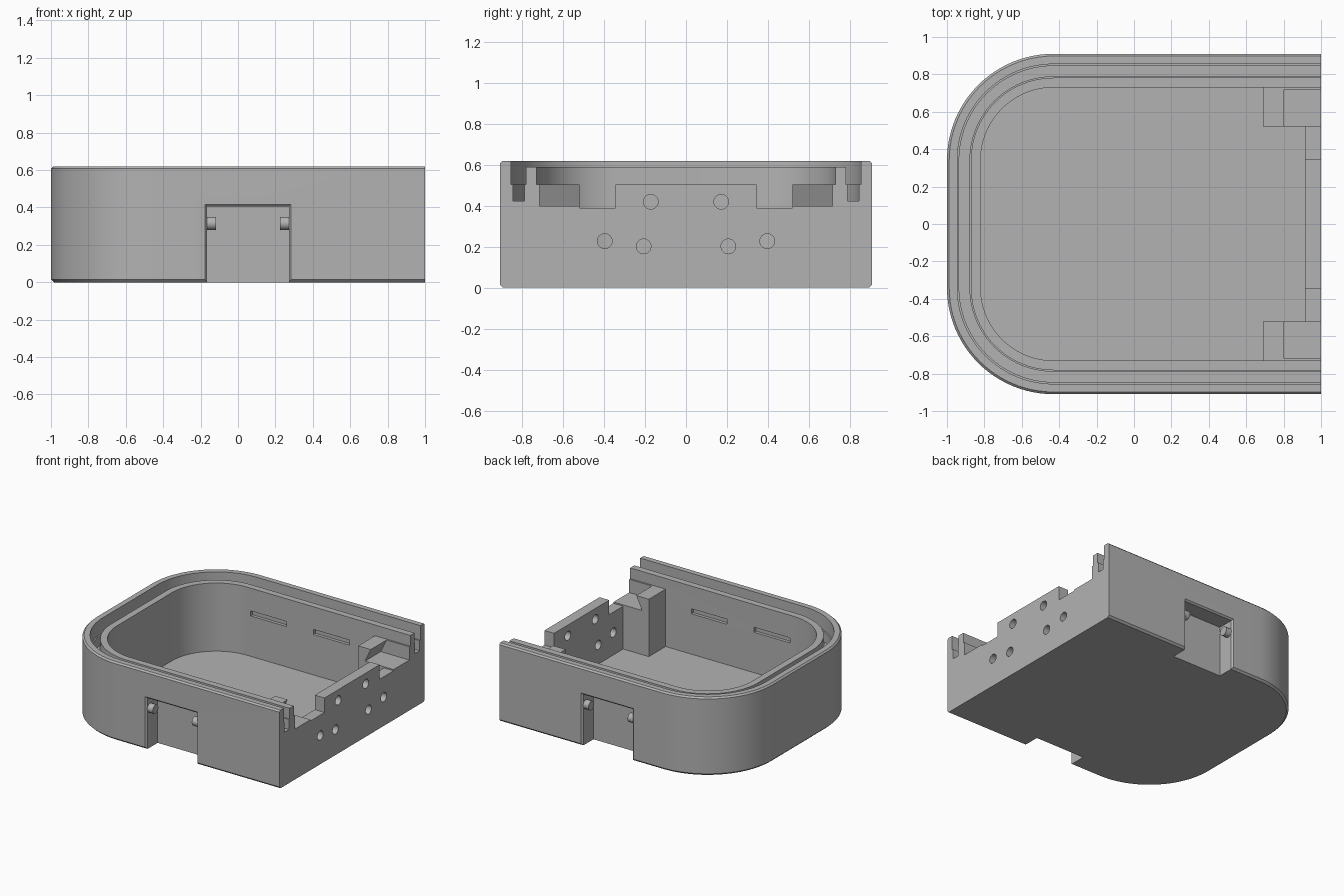
import bpy, bmesh, math
from mathutils import Vector, Matrix

old = bpy.data.objects.get("Cube")
if old:
    bpy.data.objects.remove(old, do_unlink=True)

grey = bpy.data.materials.new("light grey plastic")
grey.use_nodes = True
grey.diffuse_color = (0.45, 0.45, 0.45, 1)
grey.node_tree.nodes["Principled BSDF"].inputs["Base Color"].default_value = grey.diffuse_color

HALF = 0.91      # half width of the tray
RADIUS = 0.57    # outer corner radius
RIM = 0.18       # full thickness of the double wall
FLOOR = 0.05


def finish(name, bm):
    bmesh.ops.recalc_face_normals(bm, faces=bm.faces)
    mesh = bpy.data.meshes.new(name)
    bm.to_mesh(mesh)
    bm.free()
    mesh.materials.append(grey)
    obj = bpy.data.objects.new(name, mesh)
    bpy.context.collection.objects.link(obj)
    return obj


def outline(inset, steps=24):
    """U-shaped plan: open end at +x, two rounded corners at -x."""
    r = RADIUS - inset
    pts = [(1, HALF - inset)]
    for side, start in ((1, 90), (-1, 180)):
        for i in range(steps + 1):
            a = math.radians(start + 90 * i / steps)
            pts.append((RADIUS - 1 + r * math.cos(a),
                        side * (HALF - RADIUS) + r * math.sin(a)))
    return pts + [(1, inset - HALF)]


def extrude(name, points, offset):
    bm = bmesh.new()
    face = bm.faces.new([bm.verts.new(p) for p in points])
    res = bmesh.ops.extrude_face_region(bm, geom=[face])
    moved = [g for g in res["geom"] if isinstance(g, bmesh.types.BMVert)]
    bmesh.ops.translate(bm, verts=moved, vec=Vector(offset))
    return finish(name, bm)


def box(name, lo, hi):
    pts = [(lo[0], lo[1], lo[2]), (hi[0], lo[1], lo[2]),
           (hi[0], hi[1], lo[2]), (lo[0], hi[1], lo[2])]
    return extrude(name, pts, (0, 0, hi[2] - lo[2]))


def rod(name, centre, radius, length):
    """Cylinder lying along x."""
    bm = bmesh.new()
    bmesh.ops.create_cone(bm, cap_ends=True, segments=32, radius1=radius, radius2=radius,
                          depth=length, matrix=Matrix.Translation(centre) @ Matrix.Rotation(math.pi / 2, 4, 'Y'))
    return finish(name, bm)


def cut(obj, cutters):
    for c in cutters:
        c.hide_render = True
        m = obj.modifiers.new("cut", 'BOOLEAN')
        m.operation, m.solver, m.object = 'DIFFERENCE', 'EXACT', c
    deps = bpy.context.evaluated_depsgraph_get()
    obj.data = bpy.data.meshes.new_from_object(obj.evaluated_get(deps))
    obj.modifiers.clear()
    for c in cutters:
        bpy.data.objects.remove(c, do_unlink=True)


def smooth(obj):
    bpy.ops.object.select_all(action='DESELECT')
    obj.select_set(True)
    bpy.context.view_layer.objects.active = obj
    bpy.ops.object.shade_smooth_by_angle(angle=math.radians(25))


# Double wall: stepped section (inset, height) swept round the plan
section = [(0.015, 0), (0, 0.015), (0, 0.608), (0.012, 0.62), (0.055, 0.62), (0.055, 0.505),
           (0.065, 0.505), (0.065, 0.425), (0.12, 0.425), (0.12, 0.505), (0.128, 0.505),
           (0.128, 0.59), (RIM, 0.59), (RIM, 0)]
bm = bmesh.new()
rails = [[bm.verts.new((x, y, z)) for x, y in outline(d)] for d, z in section]
for a, b in zip(rails, rails[1:] + rails[:1]):
    for i in range(len(a) - 1):
        bm.faces.new((a[i], a[i + 1], b[i + 1], b[i]))
for end in (0, -1):
    bm.faces.new([r[end] for r in rails])
wall = finish("double_wall", bm)

# Latch recesses with flared mouths, and shallow slots inside
cutters = []
for s in (-1, 1):
    back, lip = HALF - 0.14, 0.012
    cutters.append(box("recess_cutter", (-0.165, min(s * back, s), -0.1), (0.272, max(s * back, s), 0.405)))
    flare = [(-0.165 - 2 * lip, s * (HALF + lip), -0.1), (-0.165, s * (HALF - lip), -0.1),
             (0.272, s * (HALF - lip), -0.1), (0.272 + 2 * lip, s * (HALF + lip), -0.1)]
    mouth = extrude("mouth_cutter", flare, (0, 0, 0.505))
    for v in mouth.data.vertices:
        if v.co.z > 0 and abs(v.co.y) > HALF:
            v.co.z += 2 * lip
    cutters.append(mouth)
    for x in (-0.4, 0.15):
        y = sorted((s * 0.7, s * 0.755))
        cutters.append(box("slot_cutter", (x, y[0], 0.37), (x + 0.315, y[1], 0.41)))
cut(wall, cutters)
smooth(wall)

# Floor
floor = extrude("floor", [(x, y, 0) for x, y in outline(RIM)], (0, 0, FLOOR))
smooth(floor)

# End panel with raised middle and round holes
half = [(0.52, FLOOR), (0.52, 0.39), (0.345, 0.39), (0.345, 0.505)]
shape = half + [(-y, z) for y, z in reversed(half)]
panel = extrude("end_panel", [(0.915, y, z) for y, z in shape], (0.085, 0, 0))
cut(panel, [rod("hole_cutter", (0.95, s * y, z), 0.036, 0.3)
            for s in (-1, 1) for y, z in ((0.172, 0.42), (0.397, 0.228), (0.207, 0.202))])
smooth(panel)

# Corner blocks with an undercut shelf, a thin cheek beside each, and hinge pins
for s, side in ((-1, "right"), (1, "left")):
    prof = [(0.69, FLOOR), (1, FLOOR), (1, 0.4), (0.75, 0.4), (0.8, 0.505), (0.69, 0.505)]
    extrude(side + "_corner_block", [(x, s * 0.52, z) for x, z in prof], (0, s * 0.197, 0))
    y = sorted((s * 0.717, s * 0.73))
    box(side + "_block_cheek", (0.69, y[0], FLOOR), (1, y[1], 0.505))
    for x, end in ((-0.15, "rear"), (0.257, "fore")):
        smooth(rod(side + "_" + end + "_pin", (x, s * 0.865, 0.315), 0.035, 0.065))
